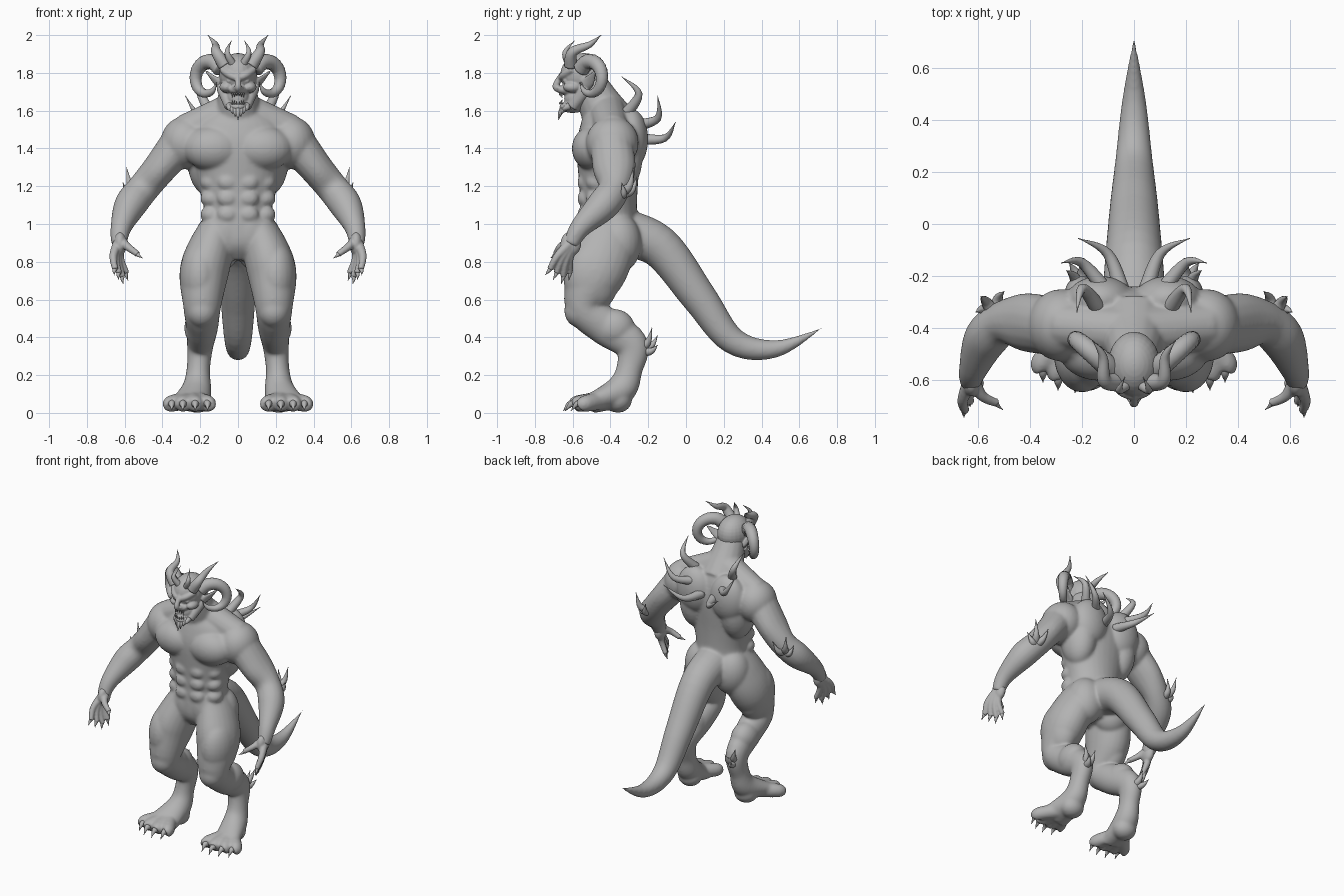
import bpy, bmesh
from math import sin, cos, tau
from mathutils import Vector, Matrix

cube = bpy.data.objects.get("Cube")
if cube:
    bpy.data.objects.remove(cube, do_unlink=True)

GREY = (.45, .45, .45, 1)
skin = bpy.data.materials.new("plain grey")
skin.use_nodes = True
skin.diffuse_color = GREY
skin.node_tree.nodes["Principled BSDF"].inputs["Base Color"].default_value = GREY
SIDES = (1, -1)


def spline(stations, steps):
    """Smooth curve through the stations, radii included."""
    padded = [stations[0], *stations, stations[-1]]
    curve = []
    for i in range(len(stations) - 1):
        for k in range(steps):
            t = k / steps
            curve.append([b + t * ((c - a) + t * ((2*a - 5*b + 4*c - d) + t * (3*b - a - 3*c + d))) / 2
                          for a, b, c, d in zip(*padded[i:i + 4])])
    return curve + [stations[-1]]


def taper(points, radius, power):
    """Give a path radii that shrink to a point."""
    last = len(points) - 1
    return [(*p, radius * (1 - i / last) ** power) for i, p in enumerate(points)]


def tube(bm, stations, side=1, segments=16, steps=6, ripple=0):
    """Tube through (x, y, z, width[, depth]) stations, mirrored by side."""
    curve = spline([(*p, p[-1])[:5] for p in stations], steps)
    centres = [Vector((side * x, y, z)) for x, y, z, width, depth in curve]
    across, rings = Vector((1, 0, 0)), []
    for i, centre in enumerate(centres):
        ahead = centres[min(i + 1, len(centres) - 1)]
        behind = centres[max(i - 1, 0)]
        along = (ahead - behind).normalized()
        if i == 0 and abs(along.x) > .9:
            across = Vector((0, 1, 0))
        across = (across - along * across.dot(along)).normalized()
        other = along.cross(across)
        swell = 1 + ripple * (i % 2)
        width, depth = [max(r, .002) * swell for r in curve[i][3:]]
        angles = [tau * k / segments for k in range(segments)]
        rings.append([bm.verts.new(centre + across * width * cos(a) + other * depth * sin(a))
                      for a in angles])
    for low, high in zip(rings, rings[1:]):
        for k in range(segments):
            bm.faces.new((low[k - 1], low[k], high[k], high[k - 1]))
    bm.faces.new(rings[0])
    bm.faces.new(rings[-1])


def ball(bm, centre, size, side=1):
    x, y, z = centre
    place = Matrix.Translation((side * x, y, z)) @ Matrix.Diagonal((*size, 1))
    bmesh.ops.create_uvsphere(bm, u_segments=24, v_segments=16, radius=1, matrix=place)


def spike(bm, base, tip, bend, radius, side=1):
    """Curved point whose middle is pushed aside by bend."""
    middle = (Vector(base) + Vector(tip)) / 2 + Vector(bend)
    tube(bm, taper([base, middle, tip], radius, .7), side, segments=12)


def finish(name, bm, voxel=0, relax=0):
    """Turn the parts into an object, optionally fused into one skin."""
    bmesh.ops.recalc_face_normals(bm, faces=bm.faces[:])
    mesh = bpy.data.meshes.new(name)
    bm.to_mesh(mesh)
    bm.free()
    obj = bpy.data.objects.new(name, mesh)
    bpy.context.scene.collection.objects.link(obj)
    if voxel:
        fuse = obj.modifiers.new("fuse", 'REMESH')
        fuse.mode, fuse.voxel_size = 'VOXEL', voxel
        soften = obj.modifiers.new("soften", 'SMOOTH')
        soften.factor, soften.iterations = .5, relax
        bpy.context.view_layer.update()
        graph = bpy.context.evaluated_depsgraph_get()
        fused = bpy.data.meshes.new_from_object(obj.evaluated_get(graph))
        obj.modifiers.clear()
        obj.data = fused
        bpy.data.meshes.remove(mesh)
        mesh = fused
    mesh.materials.clear()
    mesh.materials.append(skin)
    mesh.shade_smooth()


# Fingers curl from the palm, toes fan out from the foot
palm = Vector((.625, -.59, .92))
fingertips = [Vector((.65 - .02 * i, -.72 + .035 * i, .72 + .02 * abs(i - 2))) for i in range(4)]
fingertips.append(Vector((.53, -.69, .84)))
toe_angles = [i / 3 - .35 for i in range(4)]
toes = [(.23 + .2 * sin(a), -.4 - .2 * cos(a)) for a in toe_angles]

# Trunk, neck and tail
body, hands = bmesh.new(), bmesh.new()
trunk = [(.81, .07, .09), (.9, .18, .15), (1.07, .18, .15), (1.2, .21, .155),
         (1.4, .26, .17), (1.52, .24, .15), (1.6, .14, .12)]
tube(body, [(0, -.41, z, width, depth) for z, width, depth in trunk], segments=32)
tube(body, [(0, -.39, 1.52, .14), (0, -.46, 1.64, .115), (0, -.52, 1.76, .09)])
tail = [(-.36, .96), (-.14, .88), (.07, .61), (.25, .38), (.48, .34), (.74, .46)]
tube(body, taper([(0, y, z) for y, z in tail], .13, .65), segments=24)

for side in SIDES:
    # Shoulder slope, chest, shoulder, flank and shoulder blade
    tube(body, [(0, -.42, 1.61, .1), (.28, -.39, 1.49, .09)], side)
    tube(body, [(.1, -.49, 1.42, .09), (.3, -.42, 1.43, .1)], side)
    ball(body, (.13, -.49, 1.4), (.16, .115, .12), side)
    ball(body, (.28, -.39, 1.43), (.13, .14, .14), side)
    ball(body, (.16, -.36, 1.35), (.11, .13, .2), side)
    ball(body, (.13, -.29, 1.45), (.13, .09, .16), side)
    # Belly rows, groin and buttock
    for row in range(3):
        height = 1.22 - row * .085
        ball(body, (.055, -.54, height), (.055, .035, .045), side)
        ball(body, (.14, -.47, height), (.06, .06, .05), side)
    ball(body, (.06, -.49, .96), (.1, .075, .14), side)
    ball(body, (.11, -.36, .9), (.125, .125, .16), side)
    # Arm and hand
    tube(body, [(.28, -.4, 1.46, .11), (.41, -.38, 1.3, .09, .115), (.5, -.38, 1.19, .085),
                (.57, -.44, 1.1, .086), (.62, -.56, .98, .056), (.63, -.61, .89, .042)], side)
    ball(hands, (.625, -.61, .895), (.035, .055, .065), side)
    for tip in fingertips:
        joint = palm.lerp(tip, .6) + Vector((.02, -.01, .01))
        tube(hands, [(*palm, .03), (*joint, .021), (*tip, .016)], side)
    # Leg with thigh, knee, calf and heel
    tube(body, [(.1, -.41, 1, .09, .13), (.14, -.43, .88, .12, .16), (.18, -.48, .74, .13, .16),
                (.19, -.54, .56, .1), (.19, -.43, .46, .085, .1), (.2, -.29, .36, .07, .09),
                (.21, -.3, .23, .062, .07), (.22, -.35, .12, .08), (.25, -.5, .05, .1, .05)], side, 24)
    ball(body, (.2, -.5, .72), (.11, .15, .19), side)
    ball(body, (.19, -.56, .54), (.085, .085, .09), side)
    ball(body, (.2, -.38, .45), (.085, .11, .1), side)
    ball(body, (.22, -.36, .07), (.08, .075, .07), side)
    for x, y in toes:
        tube(body, [(.24, -.42, .07, .05), (x, y + .03, .05, .045), (x, y, .04, .035)], side)
finish("body", body, voxel=.0075, relax=20)
finish("hands", hands, voxel=.006, relax=3)

# Head: skull, upper lip, jaw, mouth lining and nose
head = bmesh.new()
ball(head, (0, -.54, 1.79), (.1, .125, .115))
ball(head, (0, -.615, 1.71), (.05, .07, .03))
ball(head, (0, -.6, 1.62), (.052, .07, .032))
ball(head, (0, -.56, 1.665), (.065, .085, .07))
tube(head, [(0, -.65, 1.8, .015), (0, -.69, 1.73, .018), (0, -.66, 1.71, .018)])
for side in SIDES:
    # Brow, cheek, nostril, eye, jaw hinge and pointed ear
    tube(head, [(0, -.665, 1.77, .016), (.045, -.645, 1.79, .02), (.085, -.6, 1.82, .018)], side)
    ball(head, (.06, -.6, 1.725), (.038, .05, .03), side)
    ball(head, (.016, -.67, 1.72), (.014, .015, .01), side)
    ball(head, (.044, -.637, 1.757), (.017, .014, .011), side)
    tube(head, [(.08, -.52, 1.72, .035), (.04, -.6, 1.62, .03)], side)
    tube(head, [(.09, -.53, 1.74, .025, .035), (.12, -.51, 1.76, .012, .03), (.17, -.48, 1.81, .006)], side)
finish("head", head, voxel=.005, relax=5)

# Horns: ridged curls beside the head, tall pair on the brow, small pair between
curled, tall, small = bmesh.new(), bmesh.new(), bmesh.new()
turns = [i / 8 for i in range(9)]
curl = [(.145 + .065 * sin(5.4 * t - 1) + .03 * t, -.505 + .06 * sin(5.4 * t - 1),
         1.775 + .085 * cos(5.4 * t - 1)) for t in turns]
for side in SIDES:
    tube(curled, taper(curl, .043, .5), side, ripple=.06)
    tube(tall, taper([(.07, -.61, 1.84), (.115, -.6, 1.91), (.12, -.51, 1.95), (.16, -.45, 2)], .036, .7), side)
    spike(small, (.03, -.62, 1.85), (.035, -.59, 1.97), (.025, -.035, 0), .022, side)
finish("curled_horns", curled)
finish("brow_horns", tall)
finish("crown_horns", small)

# Teeth grow longer towards the corners, chin tufts towards the middle
teeth, beard = bmesh.new(), bmesh.new()
for side in SIDES:
    for i in range(3):
        x, length = .008 + .011 * i, .012 + .006 * i
        y = x / 2 - .67
        for root, direction in ((1.692, -1), (1.635, 1)):
            spike(teeth, (x, y, root), (x, y, root + direction * length), (0, -.003, 0), .005, side)
for i in range(-3, 4):
    x, offset = .015 * i, abs(i) * .008
    spike(beard, (x, offset - .64, 1.625), (x, offset - .675, 1.55 + 2 * offset), (0, -.008, 0), .02)
finish("teeth", teeth)
finish("beard", beard)

# Spikes on back, elbows and hocks
back, elbow, hock = bmesh.new(), bmesh.new(), bmesh.new()
for side in SIDES:
    spike(back, (.14, -.32, 1.58), (.22, -.34, 1.78), (.02, .08, .01), .032, side)
    spike(back, (.1, -.27, 1.52), (.28, -.15, 1.68), (.01, .06, -.04), .032, side)
    spike(back, (.05, -.25, 1.45), (.215, -.055, 1.54), (-.03, .04, -.04), .032, side)
    for tip in ((.5, -.26, 1.25), (.59, -.28, 1.3), (.61, -.34, 1.22)):
        spike(elbow, (.53, -.36, 1.16), tip, (.01, .02, -.03), .032, side)
    for tip in ((.26, -.18, .45), (.2, -.15, .41), (.25, -.15, .36)):
        spike(hock, (.2, -.27, .33), tip, (0, .02, -.02), .032, side)
finish("back_spikes", back)
finish("elbow_spikes", elbow)
finish("hock_spikes", hock)

# Finger and toe claws
claws = bmesh.new()
for side in SIDES:
    for tip in fingertips:
        reach = (tip - palm).normalized() * .04
        spike(claws, tip - reach / 3, tip + reach, (.004, 0, 0), .014, side)
    for x, y in toes:
        spike(claws, (x, y + .01, .05), (x, y - .05, .01), (0, 0, .015), .024, side)
finish("claws", claws)
